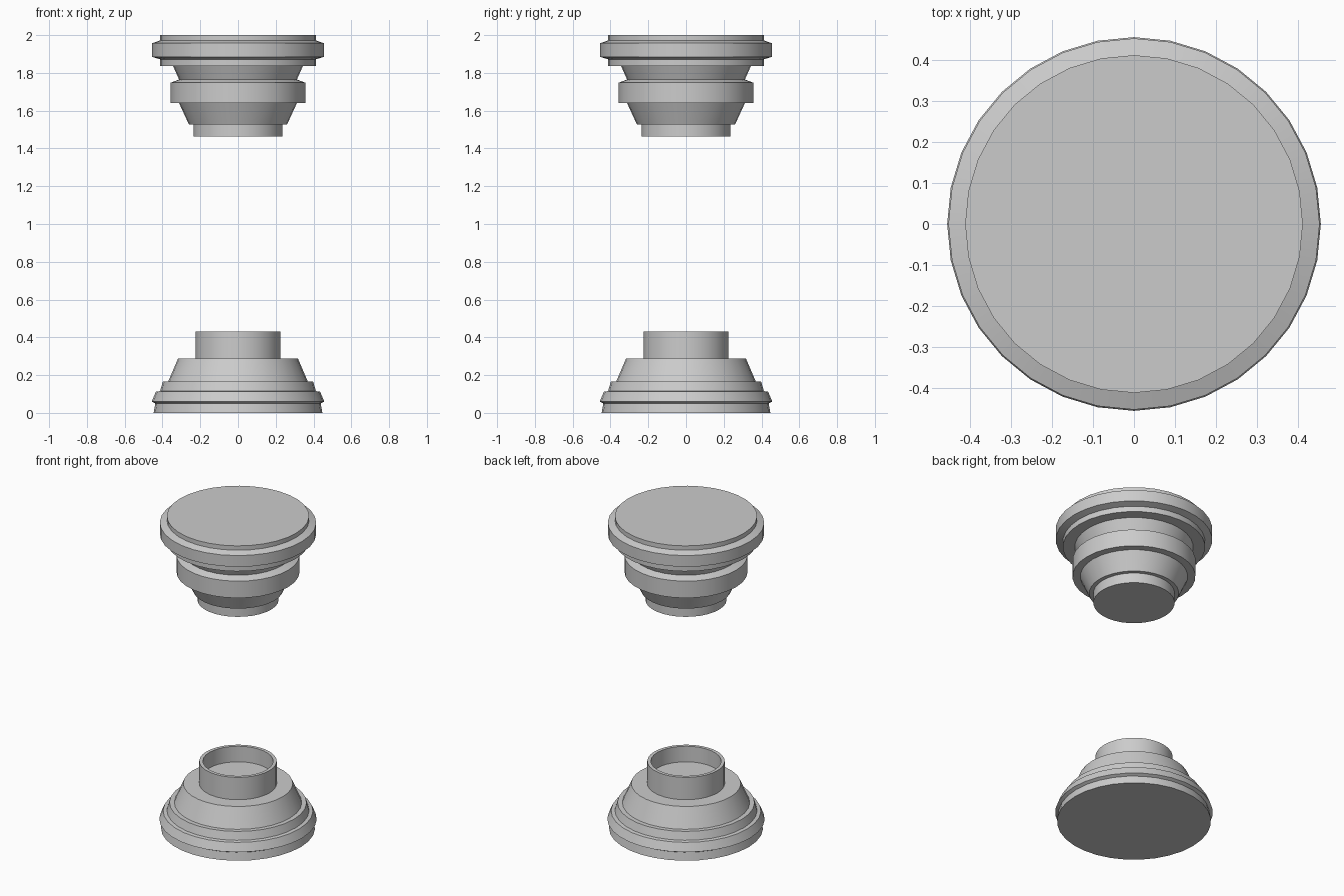
import bpy, bmesh, math

if "Cube" in bpy.data.objects:
    bpy.data.objects.remove(bpy.data.objects["Cube"])

SIDES = 32


def lathe(name, profile):
    """Revolve (radius, z) points about z and cap both ends."""
    bm = bmesh.new()
    rings = []
    for r, z in profile:
        rings.append([bm.verts.new((r * math.cos(2 * math.pi * i / SIDES),
                                    r * math.sin(2 * math.pi * i / SIDES), z))
                      for i in range(SIDES)])
    for a, b in zip(rings, rings[1:]):
        for i in range(SIDES):
            j = (i + 1) % SIDES
            bm.faces.new((a[i], a[j], b[j], b[i]))
    bm.faces.new(rings[0][::-1])
    bm.faces.new(rings[-1])
    bmesh.ops.recalc_face_normals(bm, faces=bm.faces)
    mesh = bpy.data.meshes.new(name)
    bm.to_mesh(mesh)
    bm.free()
    obj = bpy.data.objects.new(name, mesh)
    bpy.context.collection.objects.link(obj)
    bpy.ops.object.select_all(action='DESELECT')
    obj.select_set(True)
    bpy.context.view_layer.objects.active = obj
    bpy.ops.object.shade_smooth_by_angle(angle=math.radians(25))
    return obj


# Lower pedestal: stepped foot, tapered shoulder and open socket
lathe("pedestal_base", [
    (0.447, 0), (0.438, 0.05), (0.457, 0.06), (0.435, 0.112),
    (0.413, 0.115), (0.398, 0.165), (0.37, 0.165), (0.318, 0.287),
    (0.225, 0.287), (0.225, 0.43), (0.204, 0.43), (0.204, 0.33)])

# Upper cap: collar, tapered neck, flared band and flat slab on top
lathe("top_cap", [
    (0.236, 1.463), (0.236, 1.527), (0.26, 1.527), (0.312, 1.64),
    (0.357, 1.64), (0.357, 1.748), (0.312, 1.765), (0.344, 1.837),
    (0.413, 1.837), (0.413, 1.872), (0.454, 1.885), (0.454, 1.957),
    (0.413, 1.972), (0.413, 2.0)])
